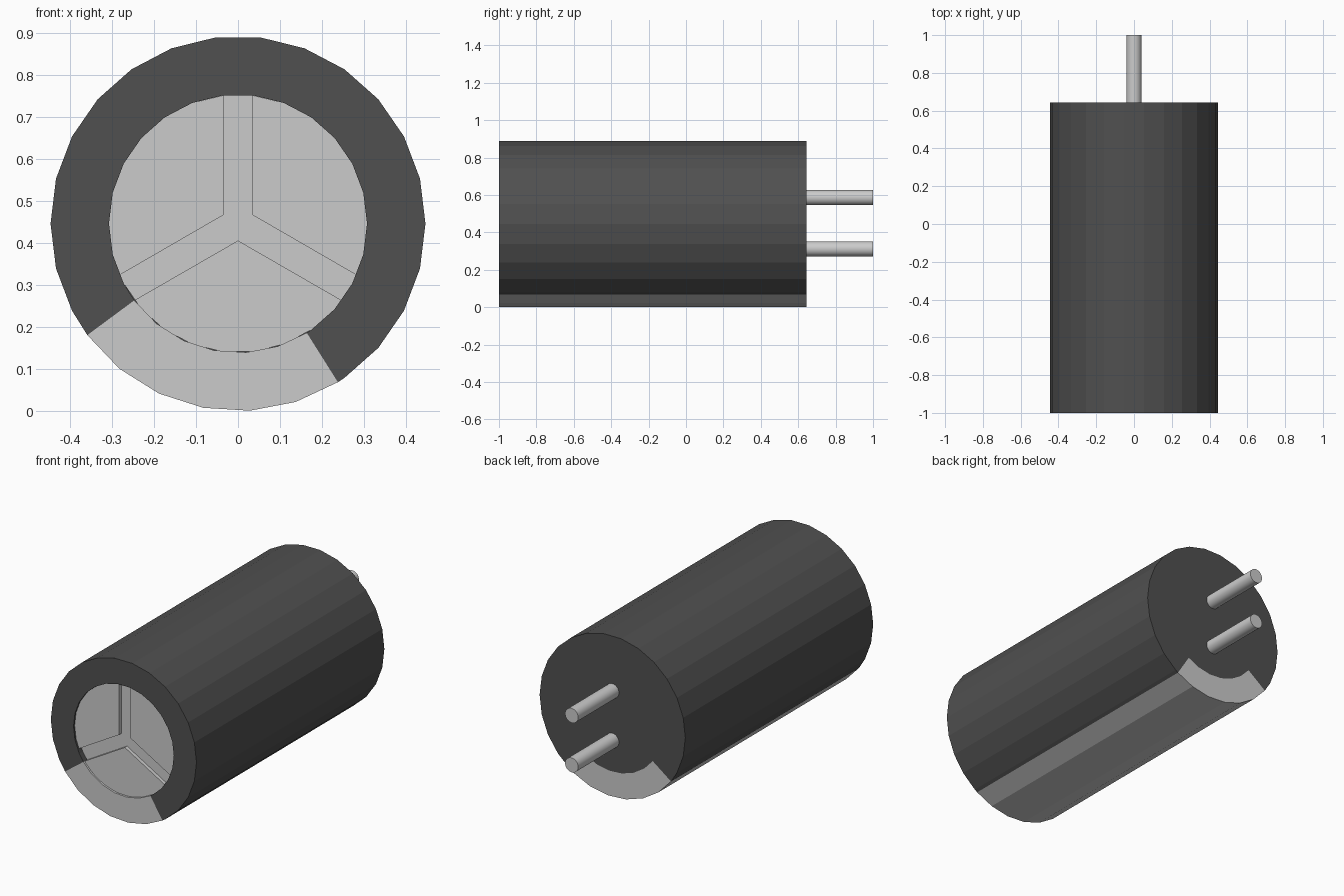
import bpy, bmesh
from math import sin, cos, radians, asin, degrees, floor, pi

if "Cube" in bpy.data.objects:
    bpy.data.objects.remove(bpy.data.objects["Cube"])

CZ = 0.446                      # axis height
R, RI = 0.446, 0.307            # sleeve outer and inner radius
FRONT, BACK = -1.0, 0.643
SIDES = 26
STEP = 360 / SIDES
S0, S1 = 216.5, 302.2           # stripe start and end angle

dark = bpy.data.materials.new("dark_sleeve")
dark.diffuse_color = (0.08, 0.08, 0.08, 1)
dark.use_nodes = True
dark.node_tree.nodes["Principled BSDF"].inputs["Base Color"].default_value = dark.diffuse_color


def point(r, a):
    a = radians(a)
    return (r * cos(a), CZ + r * sin(a))


def on_polygon(r, a):
    # point at angle a on the 26-sided outline
    off = radians(a % STEP - STEP / 2)
    return point(r * cos(radians(STEP / 2)) / cos(off), a)


def arc_angles(a0, a1):
    # ends plus every outline corner between them
    inner = [k * STEP for k in range(-SIDES, 3 * SIDES)
             if a0 + 0.6 < k * STEP < a1 - 0.6]
    return [a0] + inner + [a1]


def finish(name, bm, mat=None):
    bmesh.ops.remove_doubles(bm, verts=bm.verts, dist=1e-5)
    bmesh.ops.recalc_face_normals(bm, faces=bm.faces)
    me = bpy.data.meshes.new(name)
    bm.to_mesh(me)
    bm.free()
    ob = bpy.data.objects.new(name, me)
    bpy.context.collection.objects.link(ob)
    if mat:
        me.materials.append(mat)
    return ob


def prism(bm, outline, y0, y1, back=True):
    # extrude an x-z outline along y
    f = [bm.verts.new((x, y0, z)) for x, z in outline]
    b = [bm.verts.new((x, y1, z)) for x, z in outline]
    bm.faces.new(f)
    if back:
        bm.faces.new(b)
    n = len(f)
    for i in range(n):
        bm.faces.new((f[i], f[(i + 1) % n], b[(i + 1) % n], b[i]))


# light stripe: six-segment slice of the sleeve
stripe_angles = [S0 + (S1 - S0) * i / 6 for i in range(7)]
stripe_out = [point(R, a) for a in stripe_angles]
stripe_in = [point(RI, a) for a in stripe_angles]
bm = bmesh.new()
prism(bm, stripe_out + stripe_in[::-1], FRONT, BACK)
finish("polarity_stripe", bm)

# dark sleeve: rest of the ring, closed at the back around the stripe
angles = arc_angles(S1, S0 + 360)
out = [point(R, angles[0])] + [on_polygon(R, a) for a in angles[1:-1]] + [point(R, angles[-1])]
inn = [point(RI, angles[0])] + [on_polygon(RI, a) for a in angles[1:-1]] + [point(RI, angles[-1])]
bm = bmesh.new()
prism(bm, out + inn[::-1], FRONT, BACK, back=False)
bm.faces.new([bm.verts.new((x, BACK, z)) for x, z in out + stripe_in])
finish("sleeve", bm, dark)

# metal can inside the sleeve; its front is the floor of the vent grooves
bm = bmesh.new()
prism(bm, [point(RI, k * STEP) for k in range(SIDES)], FRONT + 0.03, BACK - 0.02)
finish("can", bm)

# three raised sectors leaving a Y-shaped vent groove
HALF = 0.035
gap = degrees(asin(HALF / RI))
for i, name in enumerate(("right", "left", "bottom")):
    mid = 30 + 120 * i
    arc = [on_polygon(RI, a) for a in arc_angles(mid - 60 + gap, mid + 60 - gap)]
    bm = bmesh.new()
    prism(bm, [point(HALF / sin(pi / 3), mid)] + arc, FRONT + 0.01, FRONT + 0.03)
    finish("vent_sector_" + name, bm)

# two round leads
for name, z in (("upper", 0.586), ("lower", 0.312)):
    bpy.ops.mesh.primitive_cylinder_add(vertices=32, radius=0.04, depth=1.0 - BACK + 0.02,
                                        location=(0, (1.0 + BACK - 0.02) / 2, z),
                                        rotation=(pi / 2, 0, 0))
    ob = bpy.context.object
    ob.name = "lead_" + name
    bpy.ops.object.shade_smooth_by_angle(angle=radians(40))
